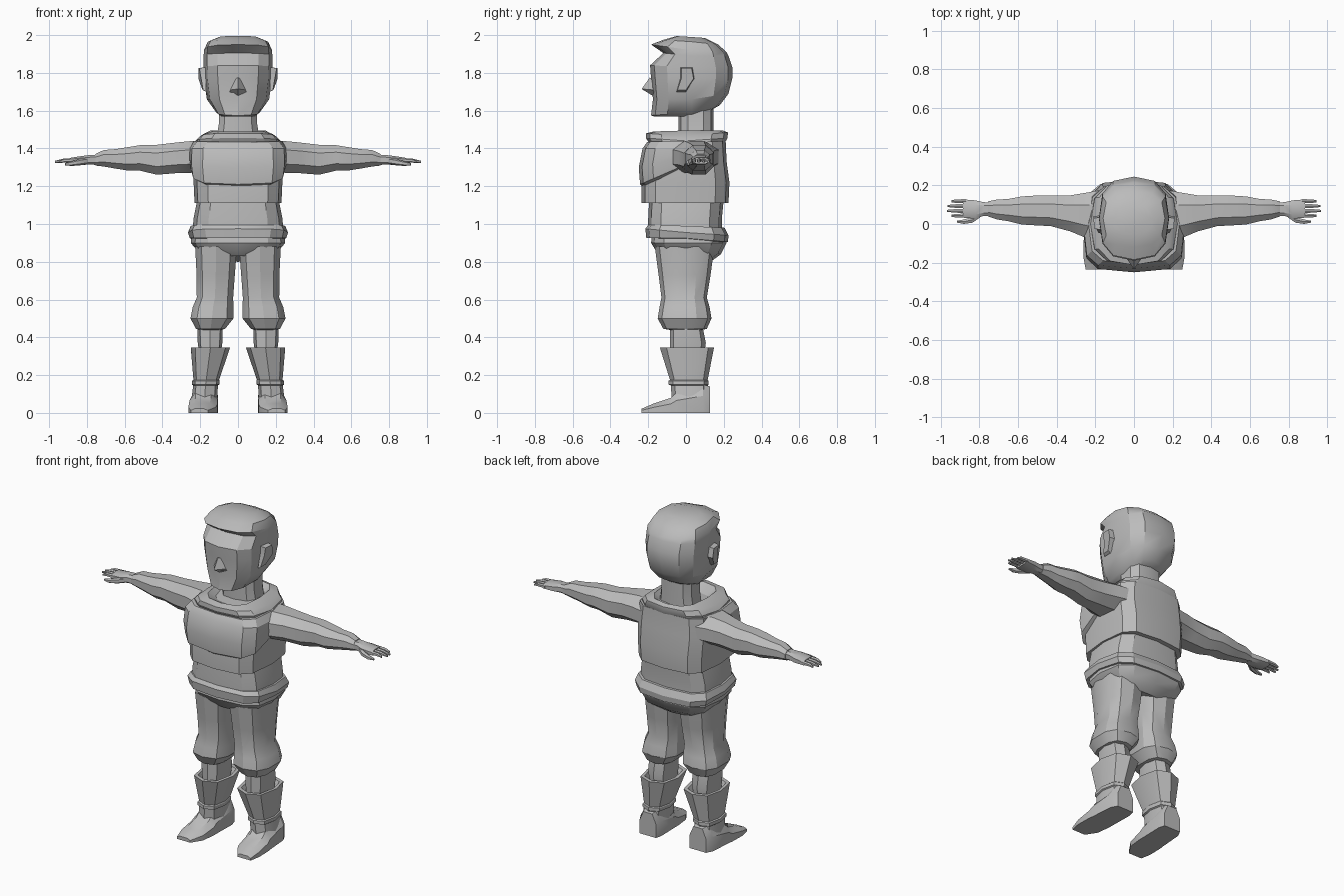
import bpy, bmesh, math
from mathutils import Vector

grey = bpy.data.materials.new("light_grey")
grey.diffuse_color = (0.5, 0.5, 0.5, 1)


def power(v, e):
    return math.copysign(abs(v) ** e, v) if abs(v) > 1e-6 else 0.0


def level(zf, zc, zb, yf, yb, w, cx=0.0, cy=0.0, n=12, e=0.7):
    """Horizontal ring: heights at front, side and back; front, back and half width."""
    ring = []
    for i in range(n):
        a = 2 * math.pi * i / n
        s, c = power(math.sin(a), e), power(math.cos(a), e)
        y = cy - c * (cy - yf) if c > 0 else cy - c * (yb - cy)
        z = zc + (zf - zc) * c if c > 0 else zc - (zb - zc) * c
        ring.append(Vector((cx + w * s, y, z)))
    return ring


def flat(z, yf, yb, w, **k):
    return level(z, z, z, yf, yb, w, **k)


def slice_x(x, cy, cz, ry, rz, n=8, e=0.9):
    """Upright ring across the arm direction."""
    angles = [2 * math.pi * (i + 0.5) / n for i in range(n)]
    return [Vector((x, cy + ry * power(math.cos(a), e), cz + rz * power(math.sin(a), e)))
            for a in angles]


def skin(name, rings, mirror=False, angle=28):
    """Bridge rings into a closed solid, with an optional mirrored twin."""
    bm = bmesh.new()
    loops = [[bm.verts.new(p) for p in r] for r in rings]
    for a, b in zip(loops, loops[1:]):
        for i in range(len(a)):
            j = (i + 1) % len(a)
            bm.faces.new((a[i], a[j], b[j], b[i]))
    bm.faces.new(loops[0])
    bm.faces.new(loops[-1])
    bmesh.ops.recalc_face_normals(bm, faces=bm.faces)
    me = bpy.data.meshes.new(name)
    bm.to_mesh(me)
    bm.free()
    me.materials.append(grey)
    ob = bpy.data.objects.new(name, me)
    bpy.context.collection.objects.link(ob)
    bpy.ops.object.select_all(action='DESELECT')
    ob.select_set(True)
    bpy.context.view_layer.objects.active = ob
    bpy.ops.object.shade_smooth_by_angle(angle=math.radians(angle))
    if mirror:
        ob.modifiers.new("mirror", 'MIRROR')
    return ob


# Head with jaw, brow, recessed forehead and overhanging fringe
H = dict(cy=0.03, e=0.75)
skin("head", [
    level(1.57, 1.57, 1.60, -0.17, 0.13, 0.09, **H),
    level(1.575, 1.59, 1.63, -0.185, 0.18, 0.115, **H),
    level(1.66, 1.66, 1.69, -0.175, 0.225, 0.165, **H),
    level(1.77, 1.77, 1.77, -0.185, 0.245, 0.18, **H),
    level(1.84, 1.83, 1.83, -0.19, 0.245, 0.182, **H),
    level(1.905, 1.89, 1.89, -0.12, 0.225, 0.182, **H),
    level(1.95, 1.92, 1.91, -0.185, 0.215, 0.18, **H),
    level(1.975, 1.965, 1.95, -0.12, 0.17, 0.16, **H),
    level(1.995, 1.99, 1.985, -0.05, 0.10, 0.10, **H)])

# Nose
skin("nose", [
    [Vector(p) for p in ((-0.045, -0.17, 1.70), (0.045, -0.17, 1.70), (0.0, -0.17, 1.675))],
    [Vector(p) for p in ((-0.04, -0.175, 1.71), (0.04, -0.175, 1.71), (0.0, -0.235, 1.715))],
    [Vector(p) for p in ((-0.012, -0.18, 1.77), (0.012, -0.18, 1.77), (0.0, -0.192, 1.775))]])

# Ears
skin("ear", [
    [Vector((0.17, y, z)) for y, z in ((-0.03, 1.83), (0.035, 1.83), (0.045, 1.77), (0.0, 1.70), (-0.05, 1.70), (-0.03, 1.77))],
    [Vector((x, y, z)) for x, y, z in ((0.205, -0.025, 1.825), (0.21, 0.03, 1.825), (0.21, 0.04, 1.77),
                                       (0.188, 0.0, 1.71), (0.185, -0.045, 1.71), (0.195, -0.025, 1.77))]], True)

# Neck
skin("neck", [flat(z, -0.04, 0.145, w, cy=0.05, n=10)
              for z, w in ((1.44, 0.12), (1.53, 0.105), (1.62, 0.105))])

# Shirt body with open collar
skin("torso", [
    flat(1.11, -0.235, 0.225, 0.23, e=0.55),
    flat(1.22, -0.235, 0.23, 0.235, e=0.55),
    flat(1.33, -0.22, 0.215, 0.24, e=0.55),
    level(1.42, 1.43, 1.44, -0.20, 0.21, 0.235, e=0.6)])
skin("collar", [
    level(1.42, 1.40, 1.42, -0.19, 0.20, 0.23),
    level(1.455, 1.44, 1.455, -0.212, 0.22, 0.225),
    level(1.48, 1.465, 1.485, -0.212, 0.222, 0.20),
    level(1.49, 1.495, 1.495, -0.17, 0.195, 0.145),
    level(1.455, 1.47, 1.47, -0.10, 0.16, 0.12)])

# Padded chest flap that hangs in a curve
skin("chest_flap", [
    level(1.195, 1.31, 1.34, -0.225, 0.10, 0.235, e=0.55),
    level(1.21, 1.315, 1.34, -0.243, 0.10, 0.255, e=0.5),
    level(1.30, 1.36, 1.38, -0.25, 0.10, 0.265, e=0.5),
    level(1.40, 1.40, 1.41, -0.23, 0.10, 0.262, e=0.5),
    level(1.435, 1.44, 1.44, -0.205, 0.10, 0.235, e=0.55)])

# Shirt tail, belt and hips
skin("waist", [flat(0.97, -0.20, 0.19, 0.24, e=0.6), flat(1.03, -0.20, 0.19, 0.235, e=0.6),
               flat(1.13, -0.195, 0.20, 0.215, e=0.6)])
skin("belt", [
    level(0.925, 0.92, 0.90, -0.17, 0.20, 0.235, e=0.6),
    level(0.925, 0.925, 0.905, -0.21, 0.222, 0.255, e=0.6),
    level(0.975, 0.955, 0.94, -0.215, 0.225, 0.265, e=0.6),
    level(0.995, 0.99, 0.98, -0.20, 0.205, 0.25, e=0.6)])
skin("hips", [
    level(0.83, 0.85, 0.80, -0.13, 0.13, 0.19, e=0.65),
    level(0.86, 0.87, 0.84, -0.16, 0.185, 0.225, e=0.65),
    level(0.90, 0.90, 0.90, -0.185, 0.215, 0.25, e=0.65),
    flat(0.94, -0.18, 0.21, 0.245, e=0.65)])

# Trousers gathered below the knee, bare shin
skin("trouser_leg", [flat(z, yf, yb, w, cx=cx, n=10, e=0.75) for z, yf, yb, w, cx in (
    (0.44, -0.09, 0.09, 0.06, 0.145), (0.445, -0.12, 0.11, 0.08, 0.145),
    (0.50, -0.15, 0.135, 0.118, 0.138), (0.56, -0.14, 0.125, 0.112, 0.132),
    (0.61, -0.13, 0.11, 0.10, 0.122), (0.73, -0.145, 0.13, 0.105, 0.118),
    (0.88, -0.165, 0.15, 0.115, 0.116))], True)
skin("shin", [flat(z, -0.085, yb, w, cx=0.148, n=8) for z, yb, w in (
    (0.30, 0.095, 0.055), (0.37, 0.105, 0.065), (0.47, 0.085, 0.068))], True)

# Boots with flared hollow cuff and ankle strap
skin("boot_shaft", [flat(z, yf, yb, w, cx=cx, cy=0.015, n=8, e=0.75) for z, yf, yb, w, cx in (
    (0.06, -0.075, 0.125, 0.07, 0.178), (0.145, -0.08, 0.115, 0.065, 0.172),
    (0.15, -0.092, 0.12, 0.073, 0.171), (0.17, -0.092, 0.12, 0.073, 0.170),
    (0.175, -0.085, 0.115, 0.068, 0.168), (0.345, -0.138, 0.148, 0.104, 0.146),
    (0.345, -0.115, 0.125, 0.085, 0.147), (0.30, -0.09, 0.10, 0.065, 0.15))], True)
skin("boot_foot", [
    [Vector((cx + sx * w, y, z)) for sx, z in (
        (-1, 0.0), (1, 0.0), (1, h * 0.6), (0.55, h), (-0.55, h), (-1, h * 0.6))]
    for y, cx, w, h in ((0.128, 0.17, 0.055, 0.14), (0.09, 0.175, 0.07, 0.15), (-0.05, 0.182, 0.074, 0.11),
                        (-0.08, 0.184, 0.076, 0.08), (-0.17, 0.19, 0.072, 0.05), (-0.235, 0.205, 0.045, 0.022))], True)

# Sleeves and hands
skin("arm", [slice_x(*r) for r in (
    (0.15, 0.04, 1.355, 0.15, 0.085), (0.25, 0.045, 1.355, 0.125, 0.09),
    (0.33, 0.055, 1.35, 0.10, 0.087), (0.43, 0.068, 1.34, 0.085, 0.085),
    (0.52, 0.07, 1.35, 0.082, 0.072), (0.58, 0.07, 1.345, 0.078, 0.067),
    (0.65, 0.072, 1.345, 0.062, 0.055), (0.71, 0.075, 1.348, 0.055, 0.047),
    (0.755, 0.078, 1.34, 0.042, 0.033))], True)
skin("hand", [slice_x(*r, e=0.7) for r in (
    (0.72, 0.077, 1.34, 0.035, 0.03), (0.78, 0.077, 1.34, 0.038, 0.027),
    (0.82, 0.075, 1.337, 0.05, 0.025), (0.885, 0.08, 1.335, 0.05, 0.017))], True)

# Fingers and thumb
for i, tip in enumerate((0.945, 0.968, 0.965, 0.945)):
    y = 0.043 + 0.025 * i
    skin("finger_%d" % (i + 1), [slice_x(x, y + dy, z, r, r, n=6) for x, dy, z, r in (
        (0.87, 0, 1.337, 0.012), (0.92, 0, 1.336, 0.011), (tip, 0, 1.329, 0.006))], True)
skin("thumb", [slice_x(x, y, z, r, r, n=6) for x, y, z, r in (
    (0.79, 0.055, 1.335, 0.018), (0.835, 0.022, 1.328, 0.017),
    (0.88, 0.012, 1.32, 0.013), (0.915, 0.012, 1.317, 0.006))], True)
